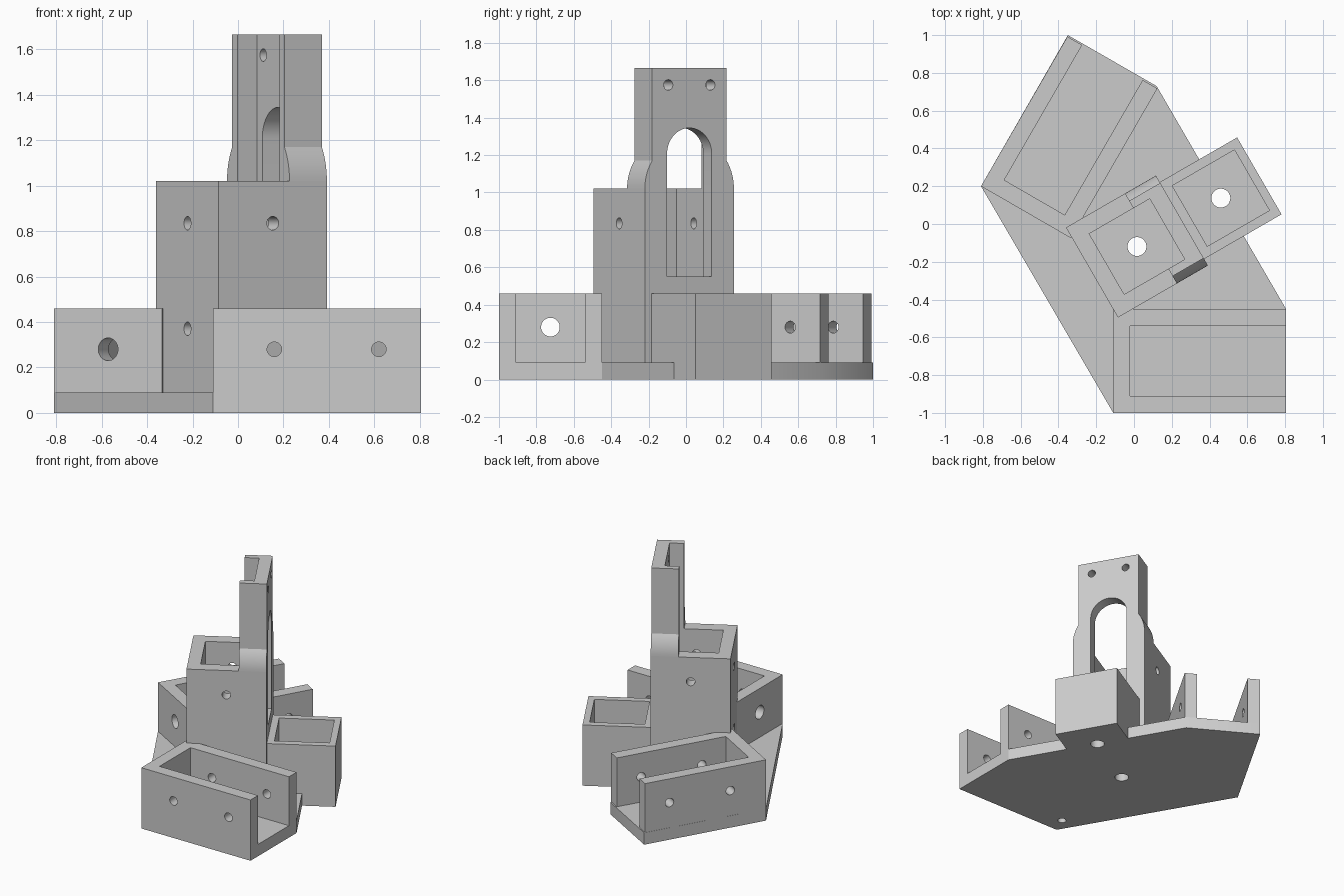
import bpy, bmesh
from math import sin, cos, pi, asin, radians
from mathutils import Matrix, Vector

old = bpy.data.objects.get("Cube")
if old:
    bpy.data.objects.remove(old, do_unlink=True)

GREY = (0.6, 0.6, 0.6, 1)
mat = bpy.data.materials.new("light grey")
mat.use_nodes = True
mat.diffuse_color = GREY
mat.node_tree.nodes["Principled BSDF"].inputs["Base Color"].default_value = GREY

FLOOR, LOW, MID, TOP = 0.09, 0.46, 1.02, 1.665   # main heights
WALL, WIDTH = 0.09, 0.55
CENTRE = WIDTH / 2


def frame(origin, angle, mirrored=False):
    """Local u, v, z axes; v is flipped when mirrored."""
    c, s = cos(radians(angle)), sin(radians(angle))
    f = -1 if mirrored else 1
    return Matrix(((c, -s * f, 0, origin[0]), (s, c * f, 0, origin[1]),
                   (0, 0, 1, 0), (0, 0, 0, 1)))


WORLD = Matrix()
FRONT = frame((-0.11, -1.0), 0)
BACK = frame((-0.81, 0.2), 60, True)
TOWER = frame((-0.085, -0.495), 30)


def prism(name, pts, lo, hi, axis="z", space=WORLD):
    """Extrude a flat outline along one local axis."""
    place = {"z": lambda a, b, h: (a, b, h),
             "u": lambda a, b, h: (h, a, b),
             "v": lambda a, b, h: (a, h, b)}[axis]
    bm = bmesh.new()
    ends = [[bm.verts.new(space @ Vector(place(a, b, h))) for a, b in pts] for h in (lo, hi)]
    for ring in ends:
        bm.faces.new(ring)
    n = len(pts)
    for i in range(n):
        j = (i + 1) % n
        bm.faces.new((ends[0][i], ends[0][j], ends[1][j], ends[1][i]))
    bmesh.ops.recalc_face_normals(bm, faces=bm.faces)
    mesh = bpy.data.meshes.new(name)
    bm.to_mesh(mesh)
    bm.free()
    mesh.materials.append(mat)
    obj = bpy.data.objects.new(name, mesh)
    bpy.context.collection.objects.link(obj)
    return obj


def rect(a0, a1, b0, b1):
    return [(a0, b0), (a1, b0), (a1, b1), (a0, b1)]


def circle(a, b, r, n=40):
    return [(a + r * cos(2 * pi * i / n), b + r * sin(2 * pi * i / n)) for i in range(n)]


def activate(obj):
    bpy.ops.object.select_all(action="DESELECT")
    obj.select_set(True)
    bpy.context.view_layer.objects.active = obj


def cut(obj, pts, lo, hi, axis="z", space=WORLD):
    """Subtract a prism from the part."""
    cutter = prism("cutter", pts, lo, hi, axis, space)
    cutter.hide_render = True
    mod = obj.modifiers.new("cut", "BOOLEAN")
    mod.operation, mod.solver, mod.object = "DIFFERENCE", "EXACT", cutter
    activate(obj)
    bpy.ops.object.modifier_apply(modifier=mod.name)
    bpy.data.objects.remove(cutter, do_unlink=True)


parts = []

# Base plate with drain holes and a blind hole underneath
base = prism("base_plate", [(-0.11, -1), (0.805, -1), (0.805, -0.45), (0.12, 0.73),
                            (-0.35, 1.0), (-0.81, 0.2)], 0, FLOOR)
for u in (CENTRE, 0.788):
    cut(base, circle(u, CENTRE, 0.05), -0.1, 0.2, "z", TOWER)
cut(base, circle(-0.054, -0.874, 0.03), -0.1, 0.06)
parts.append(base)

# Two open-ended channel brackets
for name, space in (("front_bracket", FRONT), ("back_bracket", BACK)):
    length = 0.915
    bracket = prism(name, rect(0, length, 0, WIDTH), FLOOR, LOW, "z", space)
    cut(bracket, rect(WALL, 1.2, WALL, WIDTH - WALL), 0, 1, "z", space)
    cut(bracket, circle(CENTRE, 0.28, 0.05), -0.1, 0.2, "u", space)
    for u in (0.27, 0.73):
        cut(bracket, circle(u, 0.28, 0.032), -0.1, 0.7, "v", space)
    parts.append(bracket)

# Arched window shared by the tower and its upright
R = 0.138
window = [(CENTRE - R, 0.55), (CENTRE + R, 0.55)]
window += [(CENTRE + R * cos(pi * i / 24), 1.207 + R * sin(pi * i / 24)) for i in range(25)]

# Square tower
tower = prism("tower", rect(0, WIDTH, 0, WIDTH), FLOOR, MID, "z", TOWER)
cut(tower, rect(WALL, WIDTH - WALL, WALL, WIDTH - WALL), 0, 2, "z", TOWER)
cut(tower, window, 0.4, 0.7, "u", TOWER)
cut(tower, circle(CENTRE, 0.835, 0.03), -0.1, 0.7, "v", TOWER)
for z in (0.37, 0.835):
    cut(tower, circle(CENTRE, z, 0.03), -0.1, 0.2, "u", TOWER)
parts.append(tower)

# Upright channel with flared foot
INSET, FLARE = 0.045, 0.2725
sweep = asin(0.15 / FLARE)
side = [(FLARE * (1 - cos(sweep * i / 10)), MID + FLARE * sin(sweep * i / 10)) for i in range(11)]
side.append((INSET, TOP))
outline = side + [(WIDTH - v, z) for v, z in reversed(side)]
upright = prism("upright", outline, 0.36, WIDTH, "u", TOWER)
cut(upright, rect(0.2, WIDTH - WALL, WALL, WIDTH - WALL), 0.9, 2, "z", TOWER)
cut(upright, window, 0.4, 0.7, "u", TOWER)
for v in (CENTRE - 0.13, CENTRE + 0.13):
    cut(upright, circle(v, 1.575, 0.028), 0.4, 0.7, "u", TOWER)
parts.append(upright)

# Side box
box = prism("side_box", rect(WIDTH, 1.023, 0.04, 0.51), 0, LOW, "z", TOWER)
cut(box, rect(0.598, 0.978, WALL, WIDTH - WALL), FLOOR, 1, "z", TOWER)
cut(box, circle(0.788, CENTRE, 0.05), -0.1, 0.2, "z", TOWER)
parts.append(box)

# Smooth the round surfaces, keep the corners crisp
for part in parts:
    activate(part)
    bpy.ops.object.shade_smooth_by_angle(angle=radians(30))
